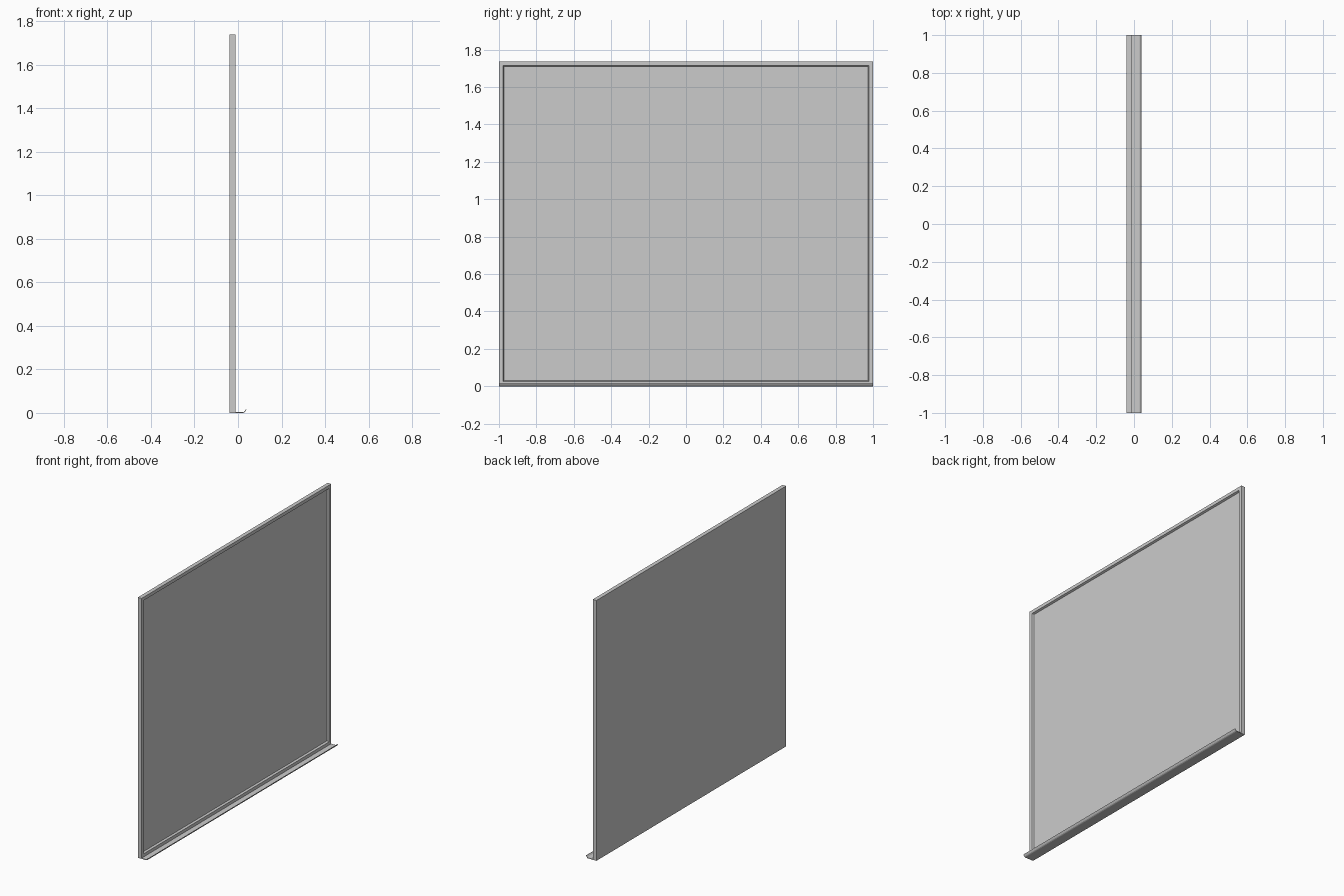
import bpy, bmesh

if "Cube" in bpy.data.objects:
    bpy.data.objects.remove(bpy.data.objects["Cube"])

BACK, FRONT, BASE, TOP = -0.039, -0.012, 0.003, 1.737


def make_object(name, bm):
    bmesh.ops.recalc_face_normals(bm, faces=bm.faces)
    mesh = bpy.data.meshes.new(name)
    bm.to_mesh(mesh)
    bm.free()
    obj = bpy.data.objects.new(name, mesh)
    bpy.context.collection.objects.link(obj)
    return obj


def box(name, lo, hi):
    bm = bmesh.new()
    bmesh.ops.create_cube(bm, size=1)
    for v in bm.verts:
        v.co = [lo[i] + (v.co[i] + 0.5) * (hi[i] - lo[i]) for i in range(3)]
    return make_object(name, bm)


# Mitred frame: (x, inset) cross-section swept around the rectangle
profile = [(BACK, 0), (FRONT, 0), (FRONT, 0.022), (-0.025, 0.027), (BACK, 0.027)]
bm = bmesh.new()
rings = []
for sy, top in [(-1, 0), (1, 0), (1, 1), (-1, 1)]:
    rings.append([bm.verts.new((x, sy * (1 - d), TOP - d if top else BASE + d))
                  for x, d in profile])
for i in range(4):
    a, b = rings[i], rings[(i + 1) % 4]
    for j in range(len(profile)):
        k = (j + 1) % len(profile)
        bm.faces.new((a[j], a[k], b[k], b[j]))
make_object("board_frame", bm)

# Writing panel, recessed at the front and flush at the back
box("writing_panel", (BACK, -0.974, BASE + 0.026), (-0.025, 0.974, TOP - 0.026))

# Pen tray: thin flat shelf with an upturned front lip
section = [(BACK, 0), (0.025, 0), (0.031, 0.003), (0.039, 0.015),
           (0.036, 0.016), (0.029, 0.006), (0.024, 0.004), (BACK, 0.004)]
bm = bmesh.new()
ends = [[bm.verts.new((x, y, z)) for x, z in section] for y in (-1, 1)]
for ring in ends:
    bm.faces.new(ring)
for j in range(len(section)):
    k = (j + 1) % len(section)
    bm.faces.new((ends[0][j], ends[0][k], ends[1][k], ends[1][j]))
make_object("pen_tray", bm)
